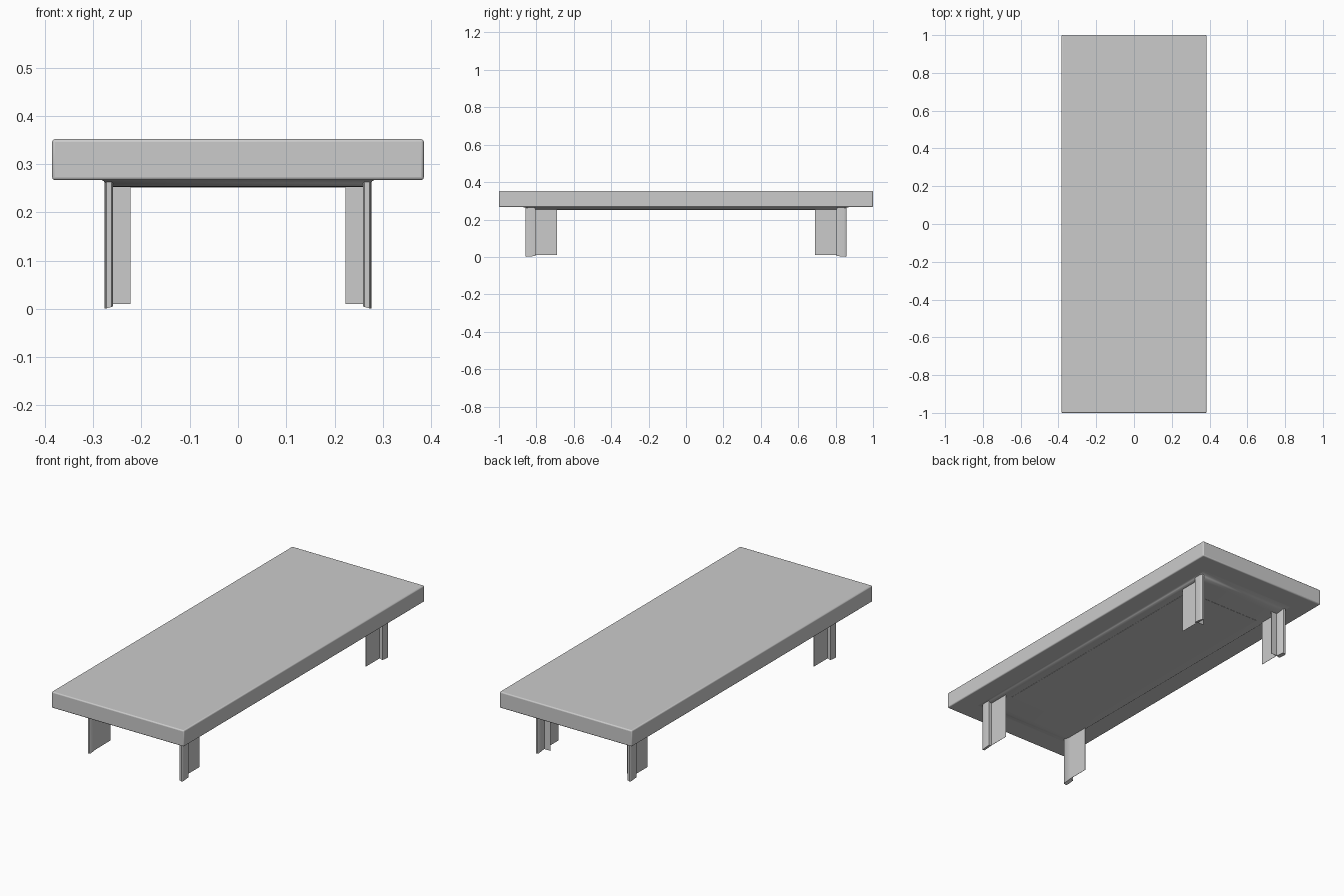
import bpy, bmesh

if "Cube" in bpy.data.objects:
    bpy.data.objects.remove(bpy.data.objects["Cube"])

XO, YO = 0.277, 0.858      # outer corner of the base
XI, YI = 0.259, 0.805      # inner corner of the posts
XE, YE = 0.223, 0.69       # free ends of the leg panels
Z_TOP, Z_SLAB, Z_RAIL = 0.352, 0.267, 0.253


def make_object(name, bm):
    bmesh.ops.recalc_face_normals(bm, faces=bm.faces)
    me = bpy.data.meshes.new(name)
    bm.to_mesh(me)
    bm.free()
    ob = bpy.data.objects.new(name, me)
    bpy.context.collection.objects.link(ob)
    return ob


def box(name, lo, hi):
    bm = bmesh.new()
    bmesh.ops.create_cube(bm, size=1)
    for v in bm.verts:
        v.co = [(a + b) / 2 + c * (b - a) for a, b, c in zip(lo, hi, v.co)]
    return make_object(name, bm)


def smooth(ob, angle=0.7):
    bpy.ops.object.select_all(action='DESELECT')
    bpy.context.view_layer.objects.active = ob
    ob.select_set(True)
    bpy.ops.object.shade_smooth_by_angle(angle=angle)


def mirror(ob, x=True, y=True):
    m = ob.modifiers.new("mirror", 'MIRROR')
    m.use_axis = (x, y, False)
    m.use_mirror_merge = False


# thick table top with softened edges
top = box("table_top", (-0.385, -1, Z_SLAB), (0.385, 1, Z_TOP))
bev = top.modifiers.new("soft_edges", 'BEVEL')
bev.width = 0.006
bev.segments = 3
smooth(top, 1.0)

# moulded rail running round under the top
profile = [(0.283, 0.884, Z_SLAB), (0.278, 0.862, 0.265), (XO - 0.002, YO - 0.006, 0.260),
           (0.270, 0.838, 0.2565), (0.264, 0.82, 0.254), (XI, YI, Z_RAIL)]
bm = bmesh.new()
rings = [[bm.verts.new((sx * x, sy * y, z)) for sx, sy in ((1, 1), (-1, 1), (-1, -1), (1, -1))]
         for x, y, z in profile]
for a, b in zip(rings, rings[1:]):
    for i in range(4):
        j = (i + 1) % 4
        bm.faces.new((a[i], a[j], b[j], b[i]))
bm.faces.new(rings[0])
bm.faces.new(rings[-1])
smooth(make_object("base_rail", bm))

# underside panel framed by the rail
box("underside_panel", (-XE, -YE, Z_RAIL - 0.001), (XE, YE, Z_SLAB))

# corner posts: rounded outer corner, foot cut on a slant
section = [(XI, YI), (XO - 0.001, YI), (XO, YI + 0.012), (XO, YO - 0.014),
           (XO - 0.0015, YO - 0.004), (XO - 0.005, YO), (XI + 0.003, YO), (XI, YO - 0.004)]
bm = bmesh.new()
low, high = [], []
for x, y in section:
    foot = 0.005 * (XO - x) / (XO - XI) + 0.005 * (YO - y) / (YO - YI)
    low.append(bm.verts.new((x, y, foot)))
    high.append(bm.verts.new((x, y, Z_SLAB)))
for i in range(len(section)):
    j = (i + 1) % len(section)
    bm.faces.new((low[i], low[j], high[j], high[i]))
bm.faces.new(low)
bm.faces.new(high)
post = make_object("corner_post", bm)
smooth(post)
mirror(post)

# thin leg panels: long-side on all four legs, end panels on the back pair
mirror(box("side_leg_panel", (XI, YE, 0.01), (XI + 0.001, YI + 0.004, 0.26)))
mirror(box("back_leg_panel", (XE, YI, 0.01), (XI + 0.001, YI + 0.002, 0.26)), y=False)
